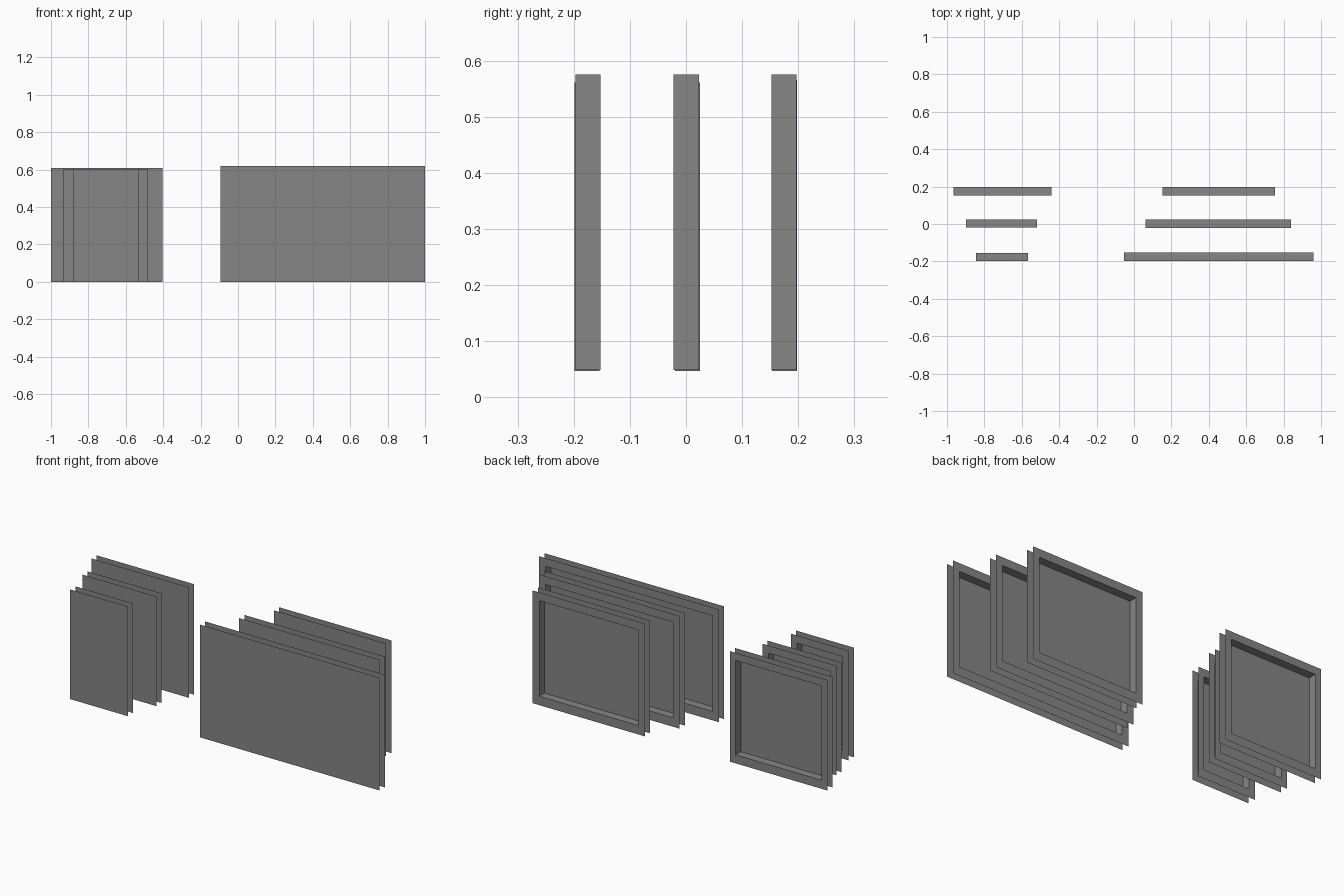
import bpy
import bmesh

cube = bpy.data.objects.get("Cube")
if cube:
    bpy.data.objects.remove(cube, do_unlink=True)

grey = bpy.data.materials.new("mid_grey")
grey.use_nodes = True
colour = (0.24, 0.24, 0.24, 1)
grey.diffuse_color = colour
grey.node_tree.nodes["Principled BSDF"].inputs["Base Color"].default_value = colour

DEPTH = 0.045


def panel(name, left, right, front, bottom, top, side, low, high):
    """Thin face sheet, with an inset tray wall opening into a flat back rim."""
    bm = bmesh.new()

    def rectangle(x0, x1, z0, z1, y):
        return [bm.verts.new(p) for p in
                ((x0, y, z0), (x1, y, z0), (x1, y, z1), (x0, y, z1))]

    inner = (left + side, right - side, bottom + low, top - high)
    sheet = rectangle(left, right, bottom, top, front)
    foot = rectangle(*inner, front)
    lip = rectangle(*inner, front + DEPTH)
    rim = rectangle(left, right, bottom, top, front + DEPTH)

    # face sheet, then the tray walls and back rim
    bm.faces.new(sheet)
    for a, b in ((foot, lip), (lip, rim)):
        for i in range(4):
            j = (i + 1) % 4
            bm.faces.new((a[i], a[j], b[j], b[i]))

    mesh = bpy.data.meshes.new(name)
    bm.to_mesh(mesh)
    bm.free()
    mesh.materials.append(grey)
    bpy.context.collection.objects.link(bpy.data.objects.new(name, mesh))


# Wide row, narrowing toward the back
for name, left, right, front in (("wide_panel_front", -0.094, 1.0, -0.197),
                                 ("wide_panel_middle", 0.022, 0.88, -0.022),
                                 ("wide_panel_back", 0.112, 0.795, 0.152)):
    panel(name, left, right, front, 0, 0.62, 0.04, 0.049, 0.045)

# Narrow row, widening toward the back
for name, left, right, front, top in (
        ("narrow_panel_front", -0.882, -0.531, -0.199, 0.603),
        ("narrow_panel_middle", -0.933, -0.483, -0.02, 0.603),
        ("narrow_panel_back", -1.0, -0.405, 0.153, 0.608)):
    panel(name, left, right, front, 0, top, 0.036, 0.047, 0.042)
